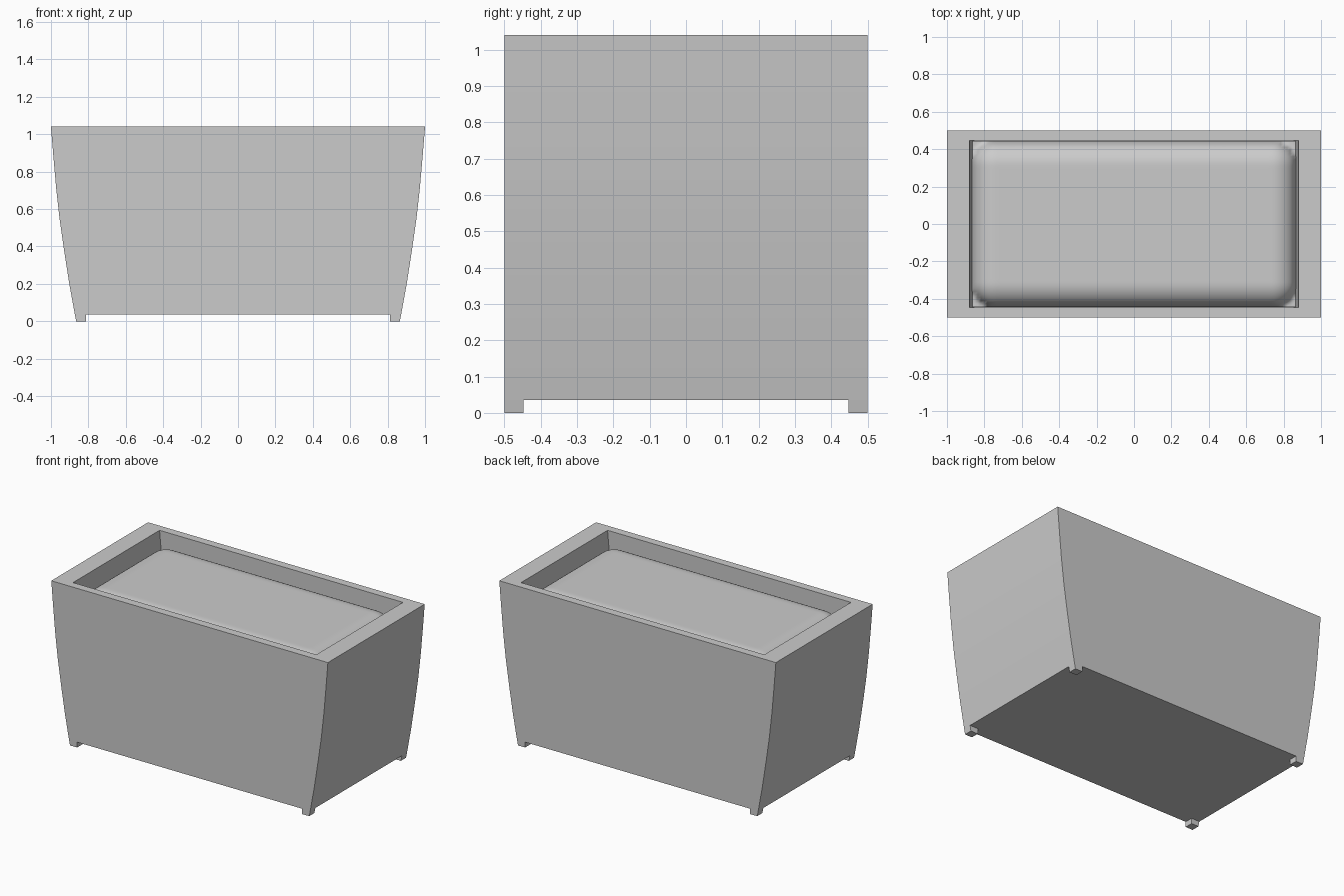
import bpy, bmesh
from math import hypot, sqrt

if "Cube" in bpy.data.objects:
    bpy.data.objects.remove(bpy.data.objects["Cube"])


def finish(name, bm, smooth=None):
    bmesh.ops.recalc_face_normals(bm, faces=bm.faces)
    mesh = bpy.data.meshes.new(name)
    bm.to_mesh(mesh)
    bm.free()
    obj = bpy.data.objects.new(name, mesh)
    bpy.context.collection.objects.link(obj)
    if smooth:
        bpy.ops.object.select_all(action='DESELECT')
        obj.select_set(True)
        bpy.context.view_layer.objects.active = obj
        bpy.ops.object.shade_smooth_by_angle(angle=smooth)
    return obj


# Planter shell: rectangular rings (half x, half y, z) up the outside, over the rim, down inside
rings = [(0.872, 0.5, 0.035), (0.902, 0.5, 0.2), (0.93, 0.5, 0.38),
         (0.953, 0.5, 0.54), (0.972, 0.5, 0.71), (0.987, 0.5, 0.88),
         (1.0, 0.5, 1.04), (0.88, 0.447, 1.04), (0.875, 0.447, 0.98),
         (0.865, 0.447, 0.88), (0.855, 0.447, 0.8)]
bm = bmesh.new()
loops = [[bm.verts.new((sx * x, sy * y, z))
          for sx, sy in ((-1, -1), (1, -1), (1, 1), (-1, 1))] for x, y, z in rings]
for a, b in zip(loops, loops[1:]):
    for i in range(4):
        j = (i + 1) % 4
        bm.faces.new((a[i], a[j], b[j], b[i]))
bm.faces.new(loops[0])
bm.faces.new(loops[-1])
finish("planter_shell", bm, 0.5)

# Corner feet, continuing the taper of the sides
for sx, side in ((-1, "left"), (1, "right")):
    for sy, end in ((-1, "front"), (1, "back")):
        bm = bmesh.new()
        bmesh.ops.create_cube(bm, size=1)
        for v in bm.verts:
            outer = 0.872 if v.co.z > 0 else 0.865
            x = outer if v.co.x > 0 else 0.813
            y = 0.5 if v.co.y > 0 else 0.447
            v.co = (sx * x, sy * y, 0.035 if v.co.z > 0 else 0)
        finish(f"{end}_{side}_foot", bm)

# Soil: flat bed that rolls off towards the walls
HX, HY, TOP, R, DROP = 0.868, 0.443, 0.99, 0.13, 0.12
bm = bmesh.new()
bmesh.ops.create_grid(bm, x_segments=104, y_segments=54, size=1)
for v in bm.verts:
    x, y = v.co.x * HX, v.co.y * HY
    q = hypot(max(0, R - (HX - abs(x))), max(0, R - (HY - abs(y)))) / R
    v.co = (x, y, TOP - DROP * (1 - sqrt(max(0, 1 - q * q))))
finish("soil", bm, 1.2)
